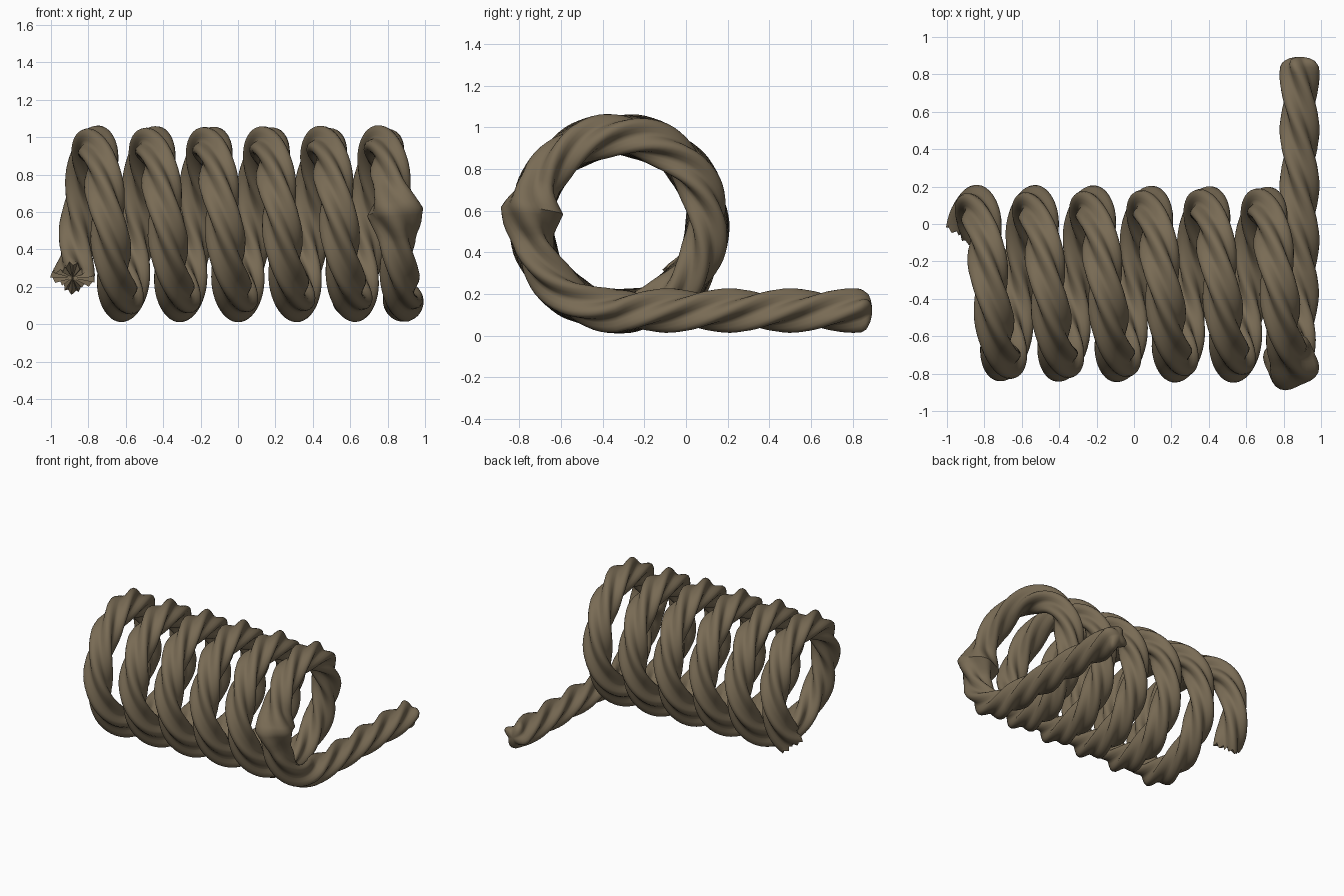
import bpy, bmesh, math
from mathutils import Vector

cube = bpy.data.objects.get("Cube")
if cube:
    bpy.data.objects.remove(cube)

# Main dimensions
CY, CZ, COIL_R = -0.32, 0.54, 0.423
PITCH = 0.308          # spacing of the turns along x
LAY = 1.18             # length of one full twist of the strands
STRANDS, SIDES = 4, 32
KINK = 1972            # angle of the flared joint, degrees
TAIL_X = 0.885


def coil_x(deg):
    """Position along the axis; the last quarter turn eases into the tail."""
    if deg <= 1980:
        return -0.77 + PITCH * (deg - 90) / 360
    joint = -0.77 + PITCH * 1890 / 360
    return joint + (TAIL_X - joint) * (deg - 1980) / 90


# Path stations: centre, outward direction, scale, strand depth
stations = []
for deg in range(-44, 2069, 4):
    a = math.radians(deg)
    out = Vector((0, math.cos(a), math.sin(a)))
    centre = Vector((coil_x(deg), CY, CZ)) + out * COIL_R
    flare = max(0, 1 - abs(deg - KINK) / 18)
    frayed = max(0, 1 - (deg + 44) / 20)
    stations.append((centre, out, 1 + 0.47 * flare + 0.12 * frayed,
                     0.02 * (1 - 0.6 * flare)))

# Straight tail with a rounded tip
tail_start = CY + 0.03
for i in range(37):
    y = tail_start + (0.84 - tail_start) * i / 36
    stations.append((Vector((TAIL_X, y, 0.12)), Vector((0, 0, -1)), 1, 0.02))
for y, scale in ((0.86, 0.92), (0.875, 0.78), (0.886, 0.55), (0.892, 0.25)):
    stations.append((Vector((TAIL_X, y, 0.122)), Vector((0, 0, -1)), scale, 0.02))

# Distance along the path drives the twist
lengths = [0.0]
for here, there in zip(stations, stations[1:]):
    lengths.append(lengths[-1] + (there[0] - here[0]).length)

# Sweep the twisted four-strand section along the path
bm = bmesh.new()
rings = []
last = len(stations) - 1
for i, (centre, out, scale, depth) in enumerate(stations):
    tangent = (stations[min(i + 1, last)][0] - stations[max(i - 1, 0)][0]).normalized()
    side = tangent.cross(out).normalized()
    normal = side.cross(tangent)
    twist = -math.tau * (lengths[i] - lengths[-1] + 0.39) / LAY
    ring = []
    for k in range(SIDES):
        t = math.tau * k / SIDES
        r = (0.107 - depth + depth * math.cos(STRANDS * t)) * scale
        offset = normal * math.cos(t + twist) + side * math.sin(t + twist)
        point = centre + offset * r
        if i == 0:  # ragged cut edge
            point += tangent * (0.014 if k % 2 else -0.014)
        ring.append(bm.verts.new(point))
    rings.append(ring)

for a, b in zip(rings, rings[1:]):
    for k in range(SIDES):
        n = (k + 1) % SIDES
        bm.faces.new((a[k], a[n], b[n], b[k]))

# Close both ends with fans
for ring, centre in ((rings[0], stations[0][0]), (rings[-1], stations[-1][0])):
    hub = bm.verts.new(centre)
    for k in range(SIDES):
        bm.faces.new((hub, ring[k], ring[(k + 1) % SIDES]))
bmesh.ops.recalc_face_normals(bm, faces=bm.faces[:])

mesh = bpy.data.meshes.new("coiled_rope")
bm.to_mesh(mesh)
bm.free()
rope = bpy.data.objects.new("coiled_rope", mesh)
bpy.context.collection.objects.link(rope)

# Rope colour
colour = (0.19, 0.147, 0.09, 1)
mat = bpy.data.materials.new("hemp_brown")
mat.use_nodes = True
mat.diffuse_color = colour
bsdf = mat.node_tree.nodes["Principled BSDF"]
bsdf.inputs["Base Color"].default_value = colour
bsdf.inputs["Roughness"].default_value = 0.9
mesh.materials.append(mat)

# Smooth strands, crisp cut end
bpy.ops.object.select_all(action="DESELECT")
rope.select_set(True)
bpy.context.view_layer.objects.active = rope
bpy.ops.object.shade_smooth_by_angle(angle=math.radians(50))
